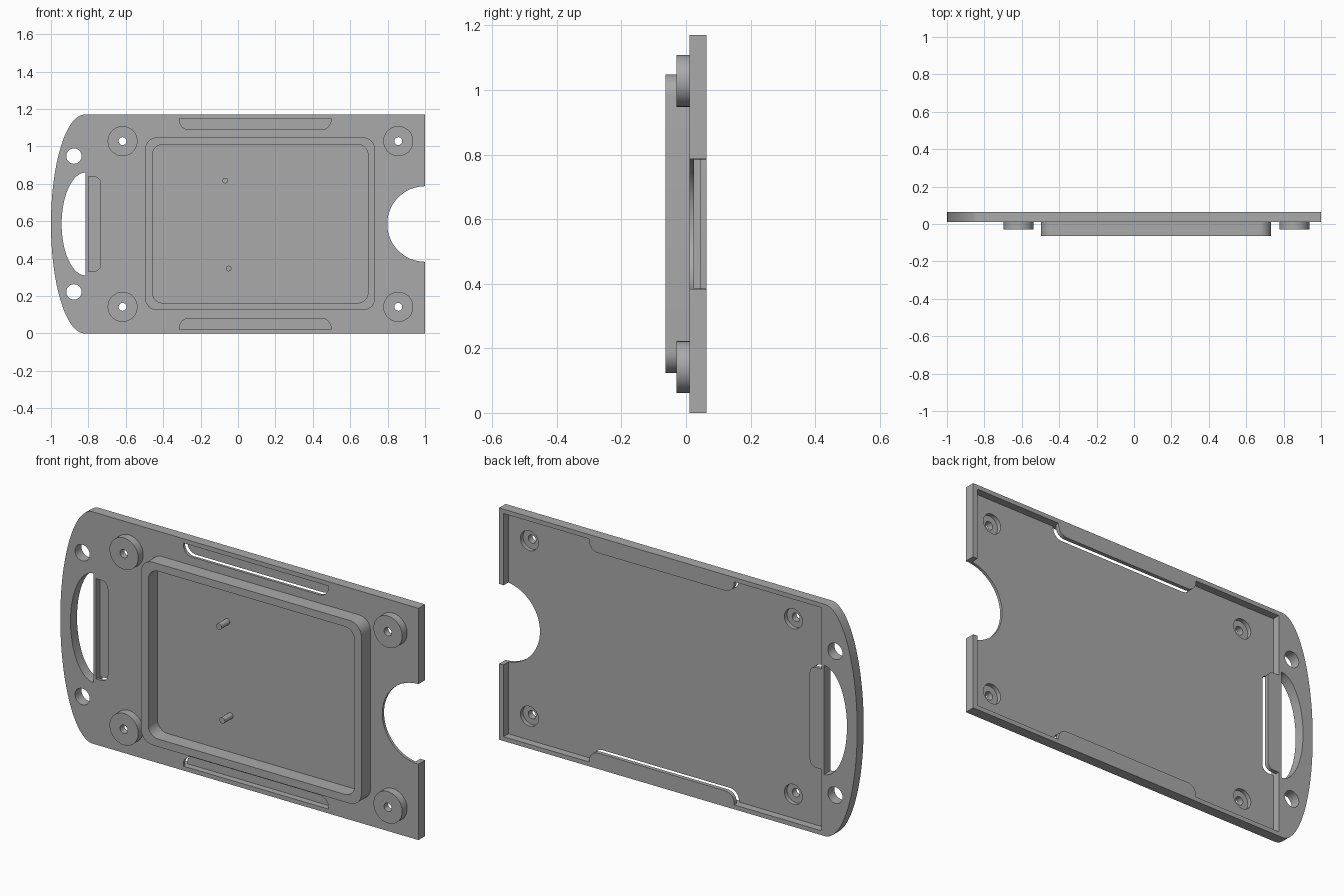
import bpy, bmesh, math

cube = bpy.data.objects.get("Cube")
if cube:
    bpy.data.objects.remove(cube, do_unlink=True)

grey = bpy.data.materials.new("plain grey")
grey.use_nodes = True
grey.diffuse_color = (0.4, 0.4, 0.4, 1)
grey.node_tree.nodes["Principled BSDF"].inputs["Base Color"].default_value = (0.4, 0.4, 0.4, 1)

HEIGHT, MID = 1.17, 0.585
BACK, FRONT, FLOOR, TAB = 0.063, 0.011, 0.025, 0.043   # depths along y
WALL_X, RIM = -0.80, 0.022


# ---- outline helpers: lists of (x, z) ----
def arc(cx, cz, rx, rz, start, end, steps):
    angles = [math.radians(start + (end - start) * i / steps) for i in range(steps + 1)]
    return [(cx + rx * math.cos(a), cz + rz * math.sin(a)) for a in angles]


def circle(cx, cz, r, steps=48):
    return arc(cx, cz, r, r, 0, 360, steps)[:-1]


def rect(x0, x1, z0, z1):
    return [(x0, z0), (x1, z0), (x1, z1), (x0, z1)]


def round_rect(x0, x1, z0, z1, r):
    corners = [(x1 - r, z1 - r), (x0 + r, z1 - r), (x0 + r, z0 + r), (x1 - r, z0 + r)]
    return [p for i, (x, z) in enumerate(corners)
            for p in arc(x, z, r, r, 90 * i, 90 * i + 90, 10)]


def tab_outline(half, depth, r):
    # flat on the outer edge, rounded on the inner corners
    return ([(half, 0)] + arc(half - r, depth - r, r, r, 0, 90, 10)
            + arc(r - half, depth - r, r, r, 90, 180, 10) + [(-half, 0)])


# ---- mesh helpers ----
def loft(name, loops, ring=False):
    """Join (outline, y) loops; close into a ring or cap both ends."""
    bm = bmesh.new()
    rows = [[bm.verts.new((x, y, z)) for x, z in outline] for outline, y in loops]
    pairs = list(zip(rows, rows[1:]))
    if ring:
        pairs.append((rows[-1], rows[0]))
    else:
        bm.faces.new(rows[0])
        bm.faces.new(rows[-1])
    for a, b in pairs:
        for i in range(len(a)):
            j = (i + 1) % len(a)
            bm.faces.new((a[i], a[j], b[j], b[i]))
    bmesh.ops.recalc_face_normals(bm, faces=bm.faces)
    mesh = bpy.data.meshes.new(name)
    bm.to_mesh(mesh)
    bm.free()
    obj = bpy.data.objects.new(name, mesh)
    mesh.materials.append(grey)
    bpy.context.collection.objects.link(obj)
    return obj


def prism(name, outline, y0, y1):
    return loft(name, [(outline, y0), (outline, y1)])


def activate(obj):
    bpy.ops.object.select_all(action='DESELECT')
    obj.select_set(True)
    bpy.context.view_layer.objects.active = obj


def cut(target, outline, y0=-0.1, y1=0.1):
    cutter = prism("cutter", outline, y0, y1)
    cutter.hide_render = True
    mod = target.modifiers.new("cut", 'BOOLEAN')
    mod.operation, mod.solver, mod.object = 'DIFFERENCE', 'EXACT', cutter
    activate(target)
    bpy.ops.object.modifier_apply(modifier=mod.name)
    bpy.data.objects.remove(cutter, do_unlink=True)


# ---- plate with a curved handle end and a shallow tray in the back ----
outline = [(1, 0), (1, HEIGHT)] + arc(-0.82, MID, 0.18, MID, 90, 270, 64)
plate = prism("tray_plate", outline, FRONT, BACK)
cut(plate, rect(WALL_X, 0.975, RIM, HEIGHT - RIM), FLOOR)
cut(plate, circle(1, MID, 0.202, 96))                          # thumb notch
cut(plate, arc(-0.815, MID, 0.128, 0.275, 90, 270, 48))         # handle hole
for z in (0.222, HEIGHT - 0.222):
    cut(plate, circle(-0.877, z, 0.041))                       # cord holes
parts = [plate]

# ---- retaining tabs, each over a matching slot in the floor ----
long_tab, short_tab = tab_outline(0.405, 0.058, 0.05), tab_outline(0.253, 0.065, 0.035)
tabs = {
    "tab_top": [(0.092 + u, HEIGHT - RIM - v) for u, v in long_tab],
    "tab_bottom": [(0.092 + u, RIM + v) for u, v in long_tab],
    "tab_handle_side": [(WALL_X + v, MID + u) for u, v in short_tab],
}
for name, shape in tabs.items():
    cut(plate, shape, -0.1, 0.035)
    parts.append(prism(name, shape, TAB, BACK))

# ---- screw bosses, counterbored from the back ----
BOSS_END, STEP = -0.029, 0.004
for side, x in (("right", -0.617), ("left", 0.857)):
    for level, z in (("lower", 0.142), ("upper", HEIGHT - 0.142)):
        cut(plate, circle(x, z, 0.05))
        profile = [(0.021, BOSS_END), (0.08, BOSS_END), (0.08, FRONT),
                   (0.05, FRONT), (0.05, STEP), (0.021, STEP)]
        parts.append(loft(f"boss_{side}_{level}",
                          [(circle(x, z, r), y) for r, y in profile], ring=True))

# ---- raised frame on the front ----
outer = round_rect(-0.497, 0.733, 0.124, 1.048, 0.065)
inner = round_rect(-0.457, 0.695, 0.163, 1.01, 0.055)
parts.append(loft("front_frame", [(outer, FRONT), (outer, -BACK),
                                  (inner, -BACK), (inner, FRONT)], ring=True))

# ---- locating pins inside the frame ----
for name, x, z in (("pin_upper", -0.068, 0.817), ("pin_lower", -0.05, 0.347)):
    parts.append(prism(name, circle(x, z, 0.015, 24), -0.055, FRONT))

for part in parts:
    activate(part)
    bpy.ops.object.shade_smooth_by_angle(angle=math.radians(30))
